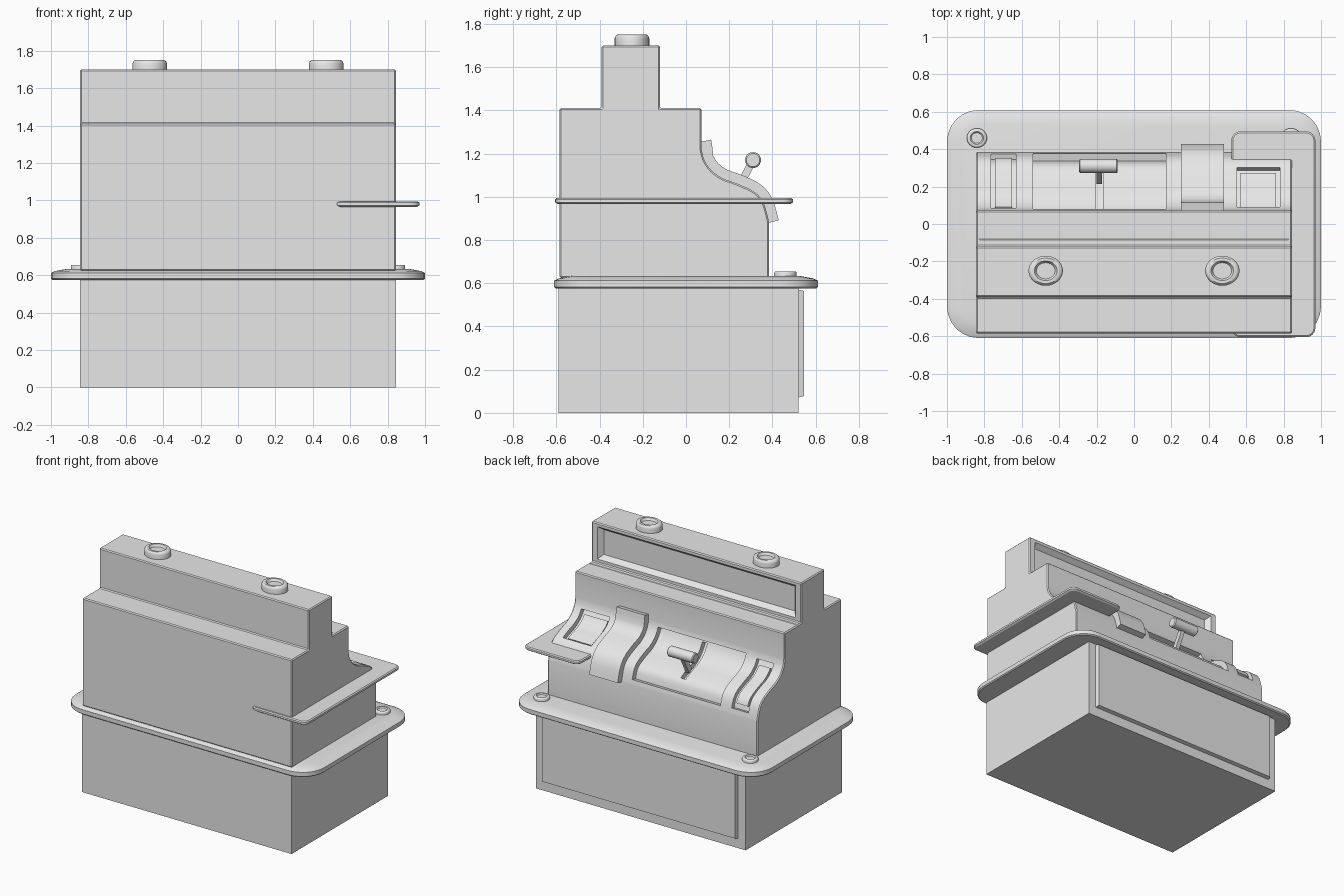
import bpy, bmesh, math
from mathutils import Vector

cube = bpy.data.objects.get("Cube")
if cube:
    bpy.data.objects.remove(cube, do_unlink=True)

grey = bpy.data.materials.new("plain grey")
grey.use_nodes = True
grey.diffuse_color = (0.8, 0.8, 0.8, 1)
for node in grey.node_tree.nodes:
    if node.type == 'BSDF_PRINCIPLED':
        node.inputs["Base Color"].default_value = (0.8, 0.8, 0.8, 1)


def finish(name, bm):
    bmesh.ops.recalc_face_normals(bm, faces=bm.faces)
    mesh = bpy.data.meshes.new(name)
    bm.to_mesh(mesh)
    bm.free()
    mesh.materials.append(grey)
    ob = bpy.data.objects.new(name, mesh)
    bpy.context.collection.objects.link(ob)
    return ob


def activate(ob):
    bpy.ops.object.select_all(action='DESELECT')
    ob.select_set(True)
    bpy.context.view_layer.objects.active = ob


def smooth(ob, angle=35):
    activate(ob)
    bpy.ops.object.shade_smooth_by_angle(angle=math.radians(angle))


def loft(name, rings):
    """Closed solid through rings of equal length."""
    bm = bmesh.new()
    loops = [[bm.verts.new(p) for p in ring] for ring in rings]
    n = len(loops[0])
    for a, b in zip(loops, loops[1:]):
        for i in range(n):
            j = (i + 1) % n
            bm.faces.new((a[i], a[j], b[j], b[i]))
    bm.faces.new(loops[0])
    bm.faces.new(loops[-1])
    return finish(name, bm)


def extrude_x(name, profile, x0, x1):
    return loft(name, [[(x, y, z) for y, z in profile] for x in (x0, x1)])


def box(name, x, y, z, taper=0):
    """Box whose +y face is shrunk by taper."""
    def ring(yy, t):
        return [(x[0] + t, yy, z[0] + t), (x[1] - t, yy, z[0] + t),
                (x[1] - t, yy, z[1] - t), (x[0] + t, yy, z[1] - t)]
    return loft(name, [ring(y[0], 0), ring(y[1], taper)])


def rounded_slab(name, x, y, radius, layers, steps=6):
    """Rounded rectangle stacked through (inset, height) layers."""
    rings = []
    for inset, z in layers:
        ring = []
        for k, (cx, cy) in enumerate(((x[1] - radius, y[1] - radius), (x[0] + radius, y[1] - radius),
                                      (x[0] + radius, y[0] + radius), (x[1] - radius, y[0] + radius))):
            for s in range(steps + 1):
                a = (k + s / steps) * math.pi / 2
                r = radius - inset
                ring.append((cx + r * math.cos(a), cy + r * math.sin(a), z))
        rings.append(ring)
    return loft(name, rings)


def turned(name, centre, rx, ry, profile, steps=32):
    """Elliptical turned part from (radius factor, height) pairs."""
    cx, cy, cz = centre
    angles = [2 * math.pi * i / steps for i in range(steps)]
    ob = loft(name, [[(cx + rx * r * math.cos(a), cy + ry * r * math.sin(a), cz + h)
                      for a in angles] for r, h in profile])
    smooth(ob)
    return ob


def bevel(ob, width):
    mod = ob.modifiers.new("edge", 'BEVEL')
    mod.width, mod.segments = width, 1
    mod.limit_method, mod.angle_limit = 'ANGLE', math.radians(50)
    activate(ob)
    bpy.ops.object.modifier_apply(modifier=mod.name)


def cut(ob, cutter):
    mod = ob.modifiers.new("cut", 'BOOLEAN')
    mod.operation, mod.solver, mod.object = 'DIFFERENCE', 'EXACT', cutter
    activate(ob)
    bpy.ops.object.modifier_apply(modifier=mod.name)
    bpy.data.objects.remove(cutter, do_unlink=True)


# Curved key face, as (y, z) from top to bottom
KEYS = [Vector(p) for p in ((0.072, 1.22), (0.085, 1.17), (0.12, 1.12), (0.17, 1.085), (0.226, 1.065),
                            (0.305, 1.03), (0.345, 0.995), (0.367, 0.95), (0.385, 0.88))]


def on_curve(t):
    f = min(max(t, 0), 1) * (len(KEYS) - 1)
    i = min(int(f), len(KEYS) - 2)
    u = f - i
    a, b = KEYS[i], KEYS[i + 1]
    before, after = KEYS[max(i - 1, 0)], KEYS[min(i + 2, len(KEYS) - 1)]
    ta, tb = (b - before) / 2, (after - a) / 2
    return (a * (2 * u**3 - 3 * u**2 + 1) + ta * (u**3 - 2 * u**2 + u)
            + b * (3 * u**2 - 2 * u**3) + tb * (u**3 - u**2))


def strip(name, x0, x1, t0, t1, low, high, steps=16):
    """Band that follows the key face between two offsets."""
    inner, outer = [], []
    for s in range(steps + 1):
        t = t0 + (t1 - t0) * s / steps
        d = (on_curve(t + 0.02) - on_curve(t - 0.02)).normalized()
        normal = Vector((-d.y, d.x))
        inner.append(on_curve(t) + normal * low)
        outer.append(on_curve(t) + normal * high)
    return extrude_x(name, inner + outer[::-1], x0, x1)


# Base and cash drawer
box("base_cabinet", (-0.845, 0.845), (-0.59, 0.52), (0, 0.58))
box("drawer_front", (-0.785, 0.785), (0.515, 0.547), (0.07, 0.572), 0.008)

# Rounded tray between base and body
tray = rounded_slab("tray", (-1, 1), (-0.61, 0.61), 0.17,
                    [(0.008, 0.575), (0, 0.582), (0, 0.612), (0.02, 0.622), (0.08, 0.633)])
smooth(tray, 25)

# Stepped body with a curved key face
profile = [(-0.585, 0.625), (-0.585, 1.41), (-0.39, 1.41), (-0.39, 1.7), (-0.12, 1.7), (-0.12, 1.41), (0.072, 1.41)]
profile += [tuple(on_curve(i / 24)) for i in range(25)] + [(0.385, 0.625)]
body = extrude_x("register_body", profile, -0.845, 0.845)
bevel(body, 0.007)

# Recesses: display window, key panel, lever slot and two side windows
cut(body, box("window_cutter", (-0.83, 0.83), (-0.08, -0.155), (1.405, 1.705), 0.06))
cut(body, strip("key_panel_cutter", -0.54, 0.17, 0.09, 0.93, -0.04, 0.03))
cut(body, strip("slot_cutter", -0.205, -0.165, 0.12, 0.66, -0.08, 0.0))
cut(body, strip("small_window_cutter", -0.765, -0.63, 0.12, 0.92, -0.03, 0.03))
cut(body, strip("wide_window_cutter", 0.55, 0.78, 0.15, 0.62, -0.035, 0.03))
smooth(body, 30)

# Window inserts and the raised ribbon
for name, x0, x1, t0, t1, low, high in (("small_window_insert", -0.743, -0.652, 0.19, 0.85, -0.04, -0.012),
                                        ("wide_window_insert", 0.57, 0.76, 0.2, 0.585, -0.045, -0.025)):
    smooth(strip(name, x0, x1, t0, t1, low, high), 30)
ribbon = strip("raised_ribbon", 0.25, 0.48, 0, 1, -0.01, 0.045)
for v in ribbon.data.vertices:
    if v.co.z > 1.2:
        v.co.z += 0.035
smooth(ribbon, 30)

# Lever with a cross handle
stem_profile = [(0.215, 1.03), (0.245, 1.01), (0.325, 1.16), (0.295, 1.175)]
extrude_x("lever_stem", stem_profile, -0.2, -0.17)
angles = [2 * math.pi * i / 24 for i in range(24)]
handle = extrude_x("lever_handle", [(0.31 + 0.037 * math.cos(a), 1.17 + 0.037 * math.sin(a)) for a in angles],
                   -0.295, -0.087)
bevel(handle, 0.006)
smooth(handle)

# Side shelf passing through the body
shelf = rounded_slab("side_shelf", (0.52, 0.97), (-0.605, 0.495), 0.05,
                     [(0.012, 0.966), (0, 0.974), (0, 0.988), (0.008, 0.994)])
smooth(shelf, 25)

# Ring caps on the top and on the tray corners
ring_cap = [(1, -0.005), (1, 0.033), (0.95, 0.044), (0.85, 0.05), (0.66, 0.05), (0.54, 0.034)]
small_cap = [(r, h * 0.46) for r, h in ring_cap]
for side, sign in (("left", 1), ("right", -1)):
    turned("top_cap_" + side, (0.472 * sign, -0.25, 1.7), 0.092, 0.08, ring_cap)
    turned("corner_cap_" + side, (0.84 * sign, 0.46, 0.632), 0.054, 0.052, small_cap)
